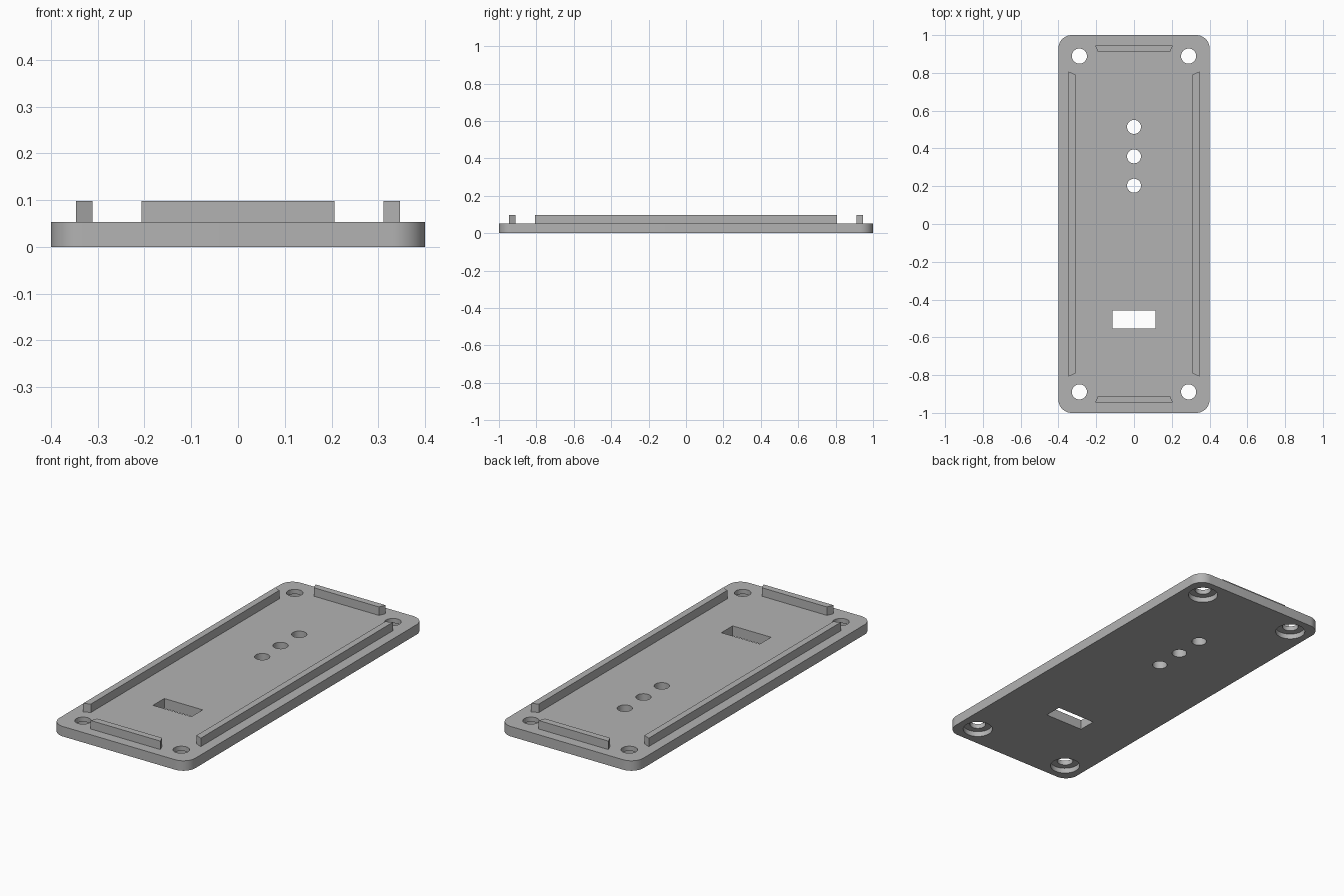
import bpy, bmesh, math

if "Cube" in bpy.data.objects:
    bpy.data.objects.remove(bpy.data.objects["Cube"])

T, TOP = 0.053, 0.098            # plate thickness, lip height
grey = bpy.data.materials.new("plain grey")
grey.diffuse_color = (0.45, 0.45, 0.45, 1)
grey.use_nodes = True
grey.node_tree.nodes["Principled BSDF"].inputs["Base Color"].default_value = grey.diffuse_color


def prism(name, outline, z0, z1):
    """Extrude a counter-clockwise outline from z0 to z1."""
    bm = bmesh.new()
    low = [bm.verts.new((x, y, z0)) for x, y in outline]
    high = [bm.verts.new((x, y, z1)) for x, y in outline]
    bm.faces.new(low[::-1])
    bm.faces.new(high)
    n = len(low)
    for i in range(n):
        j = (i + 1) % n
        bm.faces.new((low[i], low[j], high[j], high[i]))
    bmesh.ops.recalc_face_normals(bm, faces=bm.faces)
    me = bpy.data.meshes.new(name)
    bm.to_mesh(me)
    bm.free()
    me.materials.append(grey)
    ob = bpy.data.objects.new(name, me)
    bpy.context.collection.objects.link(ob)
    return ob


def arc(cx, cy, r, a0, a1, n):
    return [(cx + r * math.cos(math.radians(a0 + (a1 - a0) * i / n)),
             cy + r * math.sin(math.radians(a0 + (a1 - a0) * i / n))) for i in range(n + 1)]


def circle(cx, cy, r, n=40):
    return arc(cx, cy, r, 0, 360, n)[:-1]


# base plate with rounded corners
R = 0.07
outline = []
for sx, sy, a in ((1, 1, 0), (-1, 1, 90), (-1, -1, 180), (1, -1, 270)):
    outline += arc(sx * (0.4 - R), sy * (1 - R), R, a, a + 90, 14)
plate = prism("base_plate", outline, 0, T)

# cutters: corner screw holes with counterbores, indicator holes, slot
cutters = []
for sx in (-1, 1):
    for sy in (-1, 1):
        c = (sx * 0.289, sy * 0.889)
        cutters.append(prism("counterbore_cutter", circle(*c, 0.074), -0.05, 0.028))
        cutters.append(prism("screw_hole_cutter", circle(*c, 0.04), -0.06, 0.2))
for y in (0.203, 0.358, 0.514):
    cutters.append(prism("round_hole_cutter", circle(0, y, 0.037), -0.05, 0.2))
cutters.append(prism("slot_cutter", [(-0.113, -0.553), (0.113, -0.553),
                                     (0.113, -0.458), (-0.113, -0.458)], -0.05, 0.2))
for c in cutters:
    c.hide_render = True
    c.hide_set(True)
    m = plate.modifiers.new("cut", 'BOOLEAN')
    m.operation, m.solver, m.object = 'DIFFERENCE', 'EXACT', c

# apply the cuts and remove the cutters
bpy.context.view_layer.update()
cut = bpy.data.meshes.new_from_object(plate.evaluated_get(bpy.context.evaluated_depsgraph_get()))
plate.modifiers.clear()
plate.data = cut
for c in cutters:
    bpy.data.objects.remove(c)
bpy.ops.object.select_all(action='DESELECT')
plate.select_set(True)
bpy.context.view_layer.objects.active = plate
bpy.ops.object.shade_smooth_by_angle(angle=math.radians(30))

# raised lips with mitred ends, longer on the outside
for side, s in (("left", -1), ("right", 1)):
    prism(side + "_lip", [(s * 0.346, -0.807), (s * 0.346, 0.807),
                          (s * 0.311, 0.792), (s * 0.311, -0.792)], T, TOP)
for side, s in (("front", -1), ("back", 1)):
    prism(side + "_lip", [(-0.206, s * 0.946), (0.206, s * 0.946),
                          (0.191, s * 0.911), (-0.191, s * 0.911)], T, TOP)
